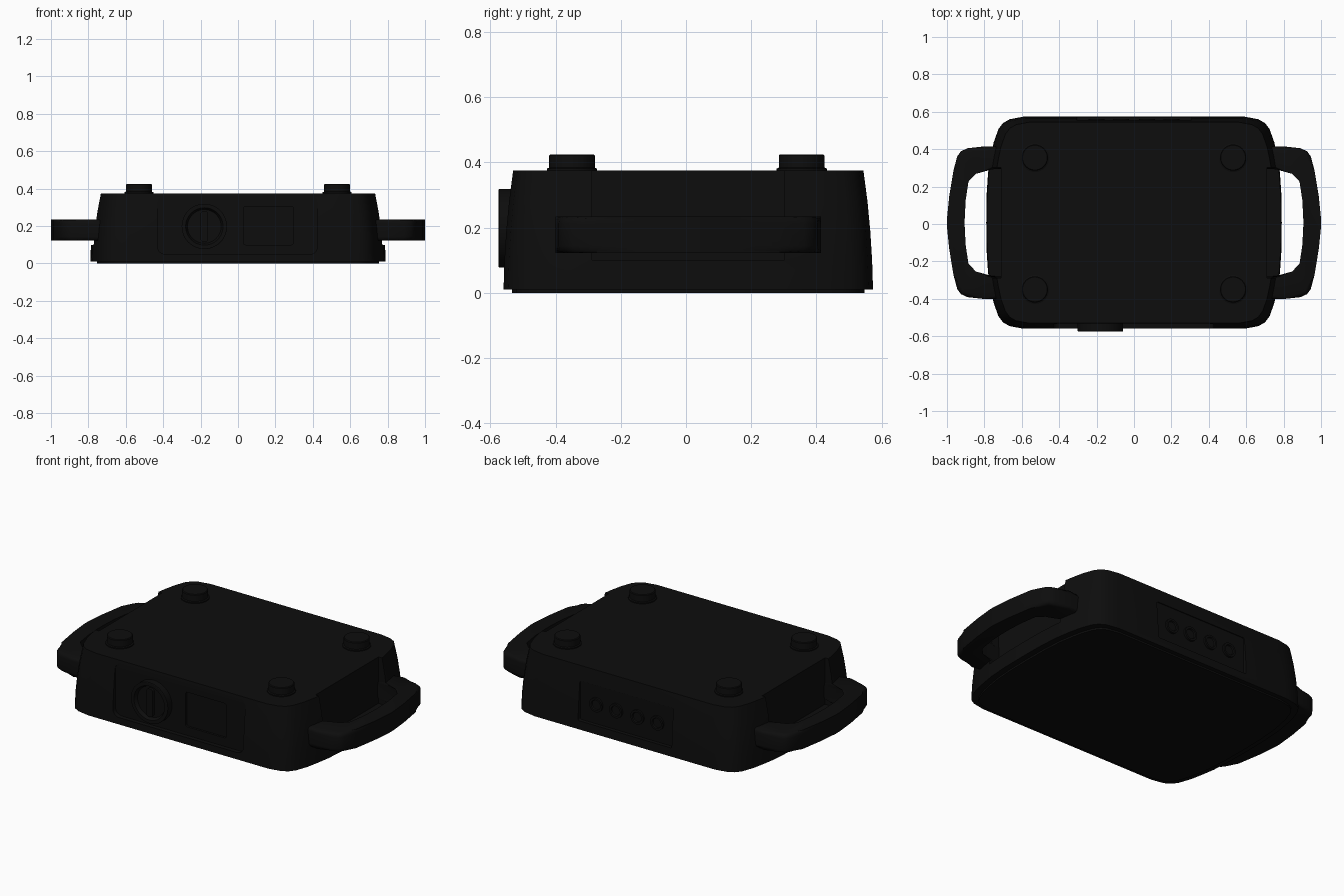
import bpy, bmesh, math
from mathutils import Matrix, Vector

old = bpy.data.objects.get("Cube")
if old:
    bpy.data.objects.remove(old, do_unlink=True)

black = bpy.data.materials.new("matte_black")
black.use_nodes = True
COLOUR = (0.004, 0.004, 0.004, 1)
black.diffuse_color = COLOUR
black.node_tree.nodes["Principled BSDF"].inputs["Base Color"].default_value = COLOUR

CY = 0.007  # depth centre of the housing


def finish(name, bm, angle=30):
    bmesh.ops.recalc_face_normals(bm, faces=bm.faces[:])
    mesh = bpy.data.meshes.new(name)
    bm.to_mesh(mesh)
    bm.free()
    mesh.materials.append(black)
    obj = bpy.data.objects.new(name, mesh)
    bpy.context.collection.objects.link(obj)
    smooth(obj, angle)
    return obj


def smooth(obj, angle=30):
    bpy.ops.object.select_all(action='DESELECT')
    obj.select_set(True)
    bpy.context.view_layer.objects.active = obj
    bpy.ops.object.shade_smooth_by_angle(angle=math.radians(angle))


def loft(bm, rings):
    """Closed skin through equal-length rings of points, capped at both ends."""
    loops = [[bm.verts.new(p) for p in ring] for ring in rings]
    n = len(loops[0])
    for a, b in zip(loops, loops[1:]):
        for i in range(n):
            j = (i + 1) % n
            bm.faces.new((a[i], a[j], b[j], b[i]))
    bm.faces.new(loops[0])
    bm.faces.new(loops[-1])


def box(name, x0, x1, y0, y1, z0, z1, radius=0):
    """Box whose corners are rounded when seen from the front."""
    bm = bmesh.new()
    bmesh.ops.create_cube(bm, size=1)
    for v in bm.verts:
        v.co = Vector(((x0 + x1) / 2 + v.co.x * (x1 - x0),
                       (y0 + y1) / 2 + v.co.y * (y1 - y0),
                       (z0 + z1) / 2 + v.co.z * (z1 - z0)))
    if radius:
        along = [e for e in bm.edges
                 if abs(e.verts[0].co.y - e.verts[1].co.y) > 1e-4]
        bmesh.ops.bevel(bm, geom=along, offset=radius, segments=5,
                        profile=0.5, affect='EDGES')
    return finish(name, bm)


def lathe(name, profile, centre, turn=None, sides=32):
    """Revolve (radius, height) pairs about z, then turn and place."""
    bm = bmesh.new()
    loft(bm, [[(r * math.cos(k * math.tau / sides), r * math.sin(k * math.tau / sides), h)
               for k in range(sides)] for r, h in profile])
    bm.transform(Matrix.Translation(centre) @ (turn or Matrix()))
    return finish(name, bm)


def cut(target, cutters):
    for c in cutters:
        mod = target.modifiers.new("cut", 'BOOLEAN')
        mod.operation = 'DIFFERENCE'
        mod.solver = 'EXACT'
        mod.object = c
    bpy.context.view_layer.update()
    graph = bpy.context.evaluated_depsgraph_get()
    mesh = bpy.data.meshes.new_from_object(target.evaluated_get(graph))
    target.modifiers.clear()
    target.data = mesh
    for c in cutters:
        bpy.data.objects.remove(c, do_unlink=True)
    smooth(target)


# Housing: bulging rounded outline, tapering towards the top
quarter = [(0.79, 0), (0.788, 0.15), (0.78, 0.27), (0.765, 0.36), (0.75, 0.43),
           (0.725, 0.50), (0.70, 0.533), (0.665, 0.553), (0.59, 0.567)]
half = quarter + [(-x, y) for x, y in reversed(quarter)]
outline = half + [(x, -y) for x, y in reversed(half[1:-1])]


def section(scale, z):
    return [(x * scale, CY + y * scale, z) for x, y in outline]


bm = bmesh.new()
loft(bm, [section(s, z) for s, z in
          ((1, 0.01), (0.995, 0.1), (0.985, 0.19), (0.97, 0.28), (0.948, 0.375))])
housing = finish("housing", bm)

cutters = [box("front_panel_cutter", -0.43, 0.425, -0.7, -0.533, 0.05, 0.36, 0.04),
           box("square_cutter", 0.03, 0.295, -0.7, -0.52, 0.1, 0.305, 0.01),
           box("back_panel_cutter", -0.307, 0.307, 0.55, 0.7, 0.06, 0.29, 0.01)]
for s in (1, -1):
    lo, hi = sorted((s * 0.71, s * 0.95))
    cutters.append(box("grip_cutter", lo, hi, CY - 0.295, CY + 0.295, 0.1, 0.5))
cut(housing, cutters)

# Bottom plate, slightly inset
bm = bmesh.new()
loft(bm, [section(0.955, 0), section(0.955, 0.02)])
finish("bottom_plate", bm)

# Four round feet on the top, each with a small flange
for side, x in (("left", 0.53), ("right", -0.53)):
    for end, y in (("front", -0.35), ("back", 0.355)):
        lathe(f"{end}_{side}_foot",
              [(0.077, 0.36), (0.077, 0.381), (0.07, 0.384), (0.07, 0.421), (0.066, 0.425)],
              (x, y, 0))

# Side handles: bowed bars with rounded rims
outer = [(0.70, 0.408), (0.80, 0.408), (0.89, 0.398), (0.925, 0.382), (0.945, 0.355),
         (0.965, 0.28), (0.988, 0.14), (1.0, 0.02)]
inner = [(0.905, 0.02), (0.90, 0.12), (0.885, 0.22), (0.872, 0.265), (0.855, 0.282),
         (0.83, 0.288), (0.70, 0.288)]
plan = (outer + [(x, -y) for x, y in reversed(outer)]
        + [(x, -y) for x, y in reversed(inner)] + inner)
for side, s in (("left", 1), ("right", -1)):
    bm = bmesh.new()
    loft(bm, [[(s * x, CY + y, z) for x, y in plan] for z in (0.122, 0.234)])
    rims = [e for e in bm.edges if abs(e.verts[0].co.z - e.verts[1].co.z) < 1e-5]
    bmesh.ops.bevel(bm, geom=rims, offset=0.022, segments=3, profile=0.5, affect='EDGES')
    finish(f"{side}_handle", bm, 40)

# Front dial: dished ring with a grip bar
to_front = Matrix.Rotation(math.radians(90), 4, 'X')
lathe("dial", [(0.121, 0), (0.121, 0.053), (0.118, 0.055), (0.1, 0.055),
               (0.09, 0.035), (0.01, 0.035)], (-0.18, -0.52, 0.198), to_front, 48)
box("dial_grip", -0.2, -0.16, -0.572, -0.53, 0.115, 0.281, 0.015)

# Back sockets
to_back = Matrix.Rotation(math.radians(-90), 4, 'X')
for i, x in enumerate((-0.2, -0.07, 0.07, 0.2)):
    lathe(f"back_socket_{i + 1}",
          [(0.042, 0), (0.042, 0.022), (0.03, 0.022), (0.027, 0.014), (0.004, 0.014)],
          (x, 0.54, 0.175), to_back, 20)
